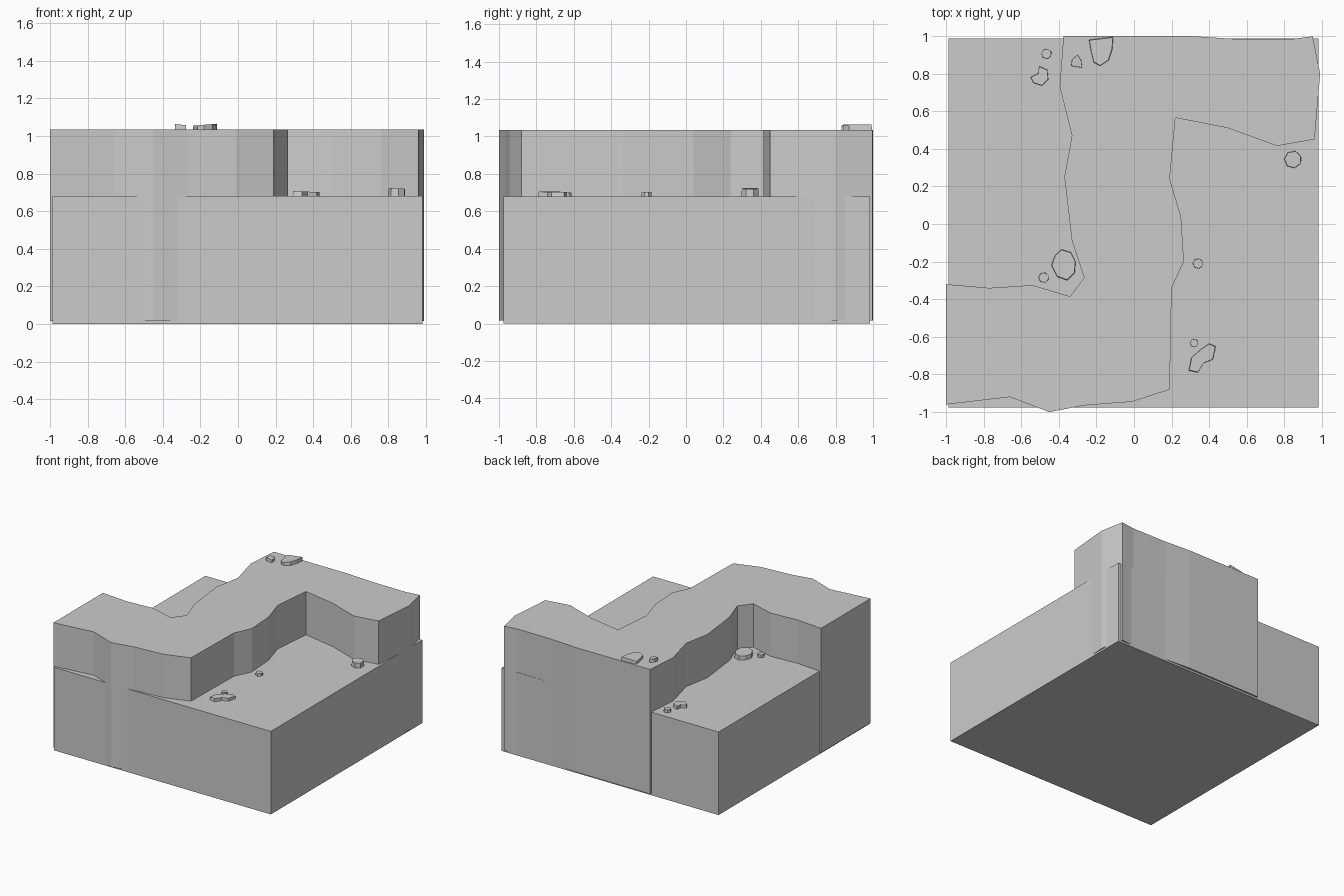
import bpy, bmesh
from math import sin, cos, pi


def prism(name, pts, z0, z1, taper=1.0, tilt=0.0):
    """Extruded outline; the top may shrink and slope along x."""
    cx = sum(p[0] for p in pts) / len(pts)
    cy = sum(p[1] for p in pts) / len(pts)
    bm = bmesh.new()
    low = [bm.verts.new((x, y, z0)) for x, y in pts]
    top = [bm.verts.new((cx + (x - cx) * taper, cy + (y - cy) * taper,
                         z1 + (x - cx) * tilt)) for x, y in pts]
    bm.faces.new(low)
    bm.faces.new(top)
    n = len(pts)
    for i in range(n):
        j = (i + 1) % n
        bm.faces.new((low[i], low[j], top[j], top[i]))
    bmesh.ops.recalc_face_normals(bm, faces=bm.faces)
    me = bpy.data.meshes.new(name)
    bm.to_mesh(me)
    bm.free()
    ob = bpy.data.objects.new(name, me)
    bpy.context.collection.objects.link(ob)
    return ob


def ring(x, y, r, n=7):
    return [(x + r * cos(2 * pi * i / n + 0.4), y + r * sin(2 * pi * i / n + 0.4))
            for i in range(n)]


# Square ground block
prism("ground_block", [(-0.985, -0.975), (0.98, -0.975), (0.98, 0.985), (-0.985, 0.985)], 0, 0.68)

# Raised S-shaped cliff running through the block
cliff = [(-1, -0.96), (-0.66, -0.92), (-0.45, -1), (-0.27, -0.965), (-0.01, -0.945),
         (0.19, -0.88), (0.20, -0.34), (0.265, -0.20), (0.25, 0.04), (0.19, 0.24),
         (0.22, 0.565), (0.50, 0.51), (0.76, 0.415), (0.96, 0.45), (0.99, 0.80),
         (0.95, 0.998), (0.83, 0.982), (0.52, 0.985), (0.29, 1), (-0.375, 1),
         (-0.395, 0.73), (-0.33, 0.47), (-0.37, 0.25), (-0.33, -0.09),
         (-0.265, -0.285), (-0.34, -0.385), (-0.54, -0.325), (-0.77, -0.34), (-1, -0.32)]
prism("cliff", cliff, 0.015, 1.035)

# Loose flat stones: outline, ground level, height, slope
stones = [
    ([(-0.24, 0.98), (-0.11, 0.995), (-0.115, 0.93), (-0.135, 0.87), (-0.18, 0.84),
      (-0.215, 0.86), (-0.23, 0.92)], 1.035, 0.025, 0.08),
    ([(-0.335, 0.84), (-0.275, 0.83), (-0.28, 0.87), (-0.30, 0.90), (-0.33, 0.875)],
     1.035, 0.025, -0.1),
    ([(-0.55, 0.78), (-0.51, 0.80), (-0.505, 0.84), (-0.46, 0.82), (-0.455, 0.77),
      (-0.49, 0.735), (-0.535, 0.75)], 0.68, 0.027, 0.06),
    ([(-0.385, -0.135), (-0.335, -0.15), (-0.31, -0.20), (-0.315, -0.26), (-0.355, -0.30),
      (-0.41, -0.28), (-0.44, -0.22), (-0.42, -0.165)], 0.68, 0.035, 0.05),
    ([(0.29, -0.78), (0.34, -0.79), (0.37, -0.74), (0.42, -0.72), (0.435, -0.65),
      (0.40, -0.635), (0.35, -0.67), (0.305, -0.71)], 0.68, 0.024, -0.03),
    (ring(-0.465, 0.905, 0.028), 0.68, 0.025, 0.05),
    (ring(-0.48, -0.285, 0.028), 0.68, 0.025, 0.05),
    (ring(0.34, -0.21, 0.028), 0.68, 0.022, 0.0),
    (ring(0.32, -0.633, 0.023), 0.68, 0.02, 0.0),
    (ring(0.845, 0.343, 0.047), 0.68, 0.042, -0.06),
]
for i, (pts, z, h, tilt) in enumerate(stones):
    prism(f"stone_{i + 1}", pts, z - 0.005, z + h, 0.96, tilt)
